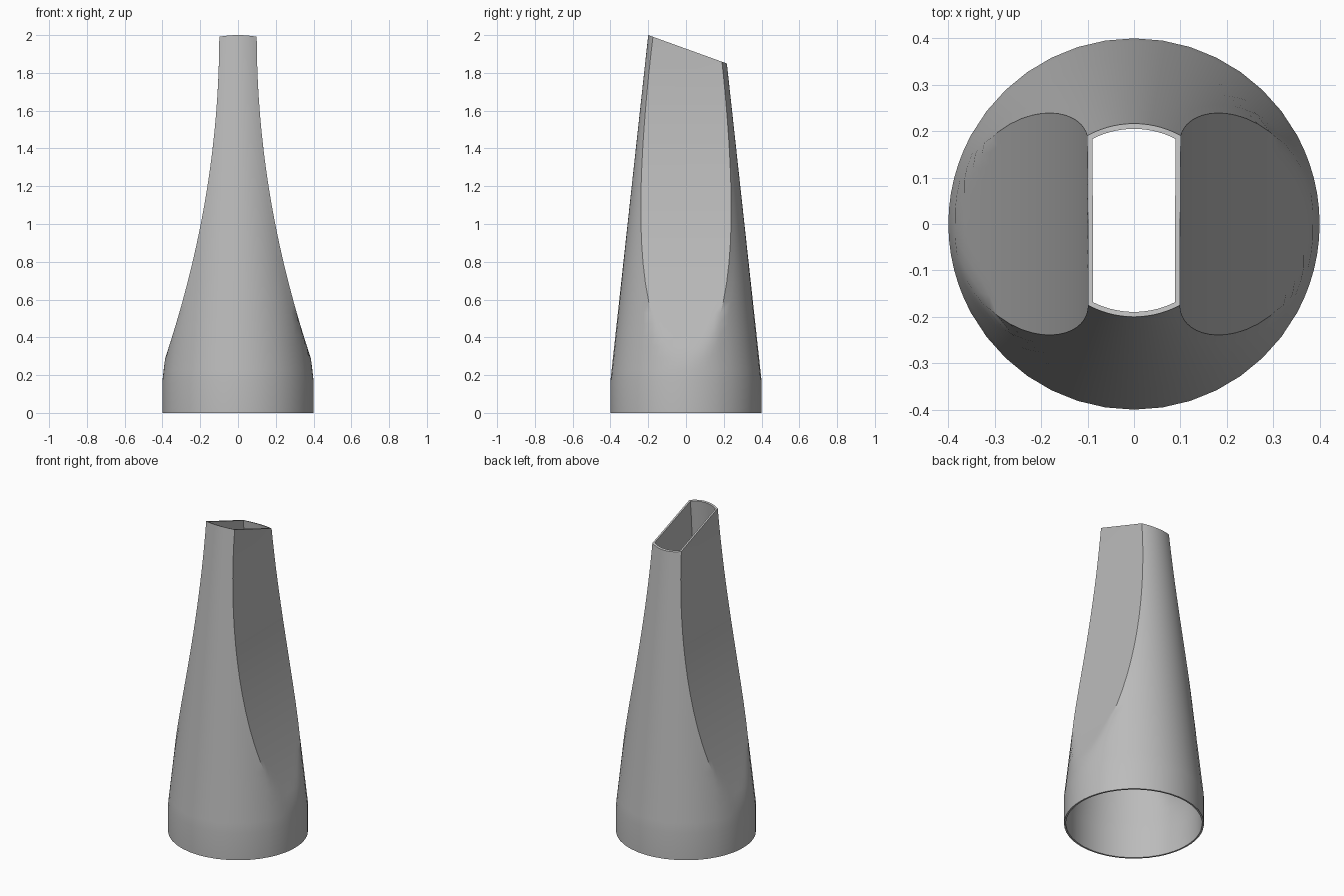
import bpy, bmesh, math

cube = bpy.data.objects.get("Cube")
if cube:
    bpy.data.objects.remove(cube, do_unlink=True)

HEIGHT, WALL = 2.0, 0.011
SIDE_SEGS, ARC_SEGS = 12, 14
SLANT_START = 1.3       # rings tilt gradually above this height
MIN_CORNER = 0.5        # smallest half angle given to the flattened sides


def radius(z):
    """Straight collar, then a cone."""
    return 0.4 if z < 0.17 else 0.4 - 0.2 * (z - 0.17) / (HEIGHT - 0.17)


def half_width(z):
    """Concave scoop that flattens both sides."""
    return 0.099 + 0.098 * (HEIGHT - z) ** 2


def top_height(y):
    """Slanted mouth, highest at the front."""
    return HEIGHT - 0.361 * (y + 0.2)


def ring_point(level, side, f, inset):
    """Point on one ring; side 0..3 is right flat, back arc, left flat, front arc."""
    z = level
    for _ in range(8):
        r, w = radius(z) - inset, half_width(z) - inset
        corner = max(MIN_CORNER, math.acos(min(1, w / r)))
        if side % 2 == 0:
            angle = -corner + 2 * corner * f
        else:
            angle = corner + (math.pi - 2 * corner) * f
        angle += math.pi * (side // 2)
        x = max(-w, min(w, r * math.cos(angle)))
        y = r * math.sin(angle)
        if level > SLANT_START:
            k = (level - SLANT_START) / (HEIGHT - SLANT_START)
            z = SLANT_START + k * (top_height(y) - SLANT_START)
    return x, y, z


def make_ring(bm, level, inset):
    ring = []
    for side in range(4):
        n = ARC_SEGS if side % 2 else SIDE_SEGS
        ring += [bm.verts.new(ring_point(level, side, i / n, inset)) for i in range(n)]
    return ring


# Hollow body: outer skin going up, rim, inner skin coming down, base rim
levels = [0, 0.17] + [0.23 + 0.06 * i for i in range(7)]
levels += [0.59 + (HEIGHT - 0.59) * i / 14 for i in range(1, 15)]
bm = bmesh.new()
rings = [make_ring(bm, z, 0) for z in levels]
rings += [make_ring(bm, z, WALL) for z in reversed(levels)]
for a, b in zip(rings, rings[1:] + rings[:1]):
    for i in range(len(a)):
        j = (i + 1) % len(a)
        bm.faces.new((a[i], a[j], b[j], b[i]))

mesh = bpy.data.meshes.new("nozzle")
bm.to_mesh(mesh)
bm.free()
nozzle = bpy.data.objects.new("nozzle", mesh)
bpy.context.collection.objects.link(nozzle)

# Plain grey material
grey = bpy.data.materials.new("light grey")
grey.use_nodes = True
color = (0.5, 0.5, 0.5, 1)
grey.diffuse_color = color
grey.node_tree.nodes["Principled BSDF"].inputs["Base Color"].default_value = color
mesh.materials.append(grey)

# Smooth shading with crisp scoop edges and rims
bpy.ops.object.select_all(action="DESELECT")
nozzle.select_set(True)
bpy.context.view_layer.objects.active = nozzle
bpy.ops.object.shade_smooth_by_angle(angle=math.radians(30))
